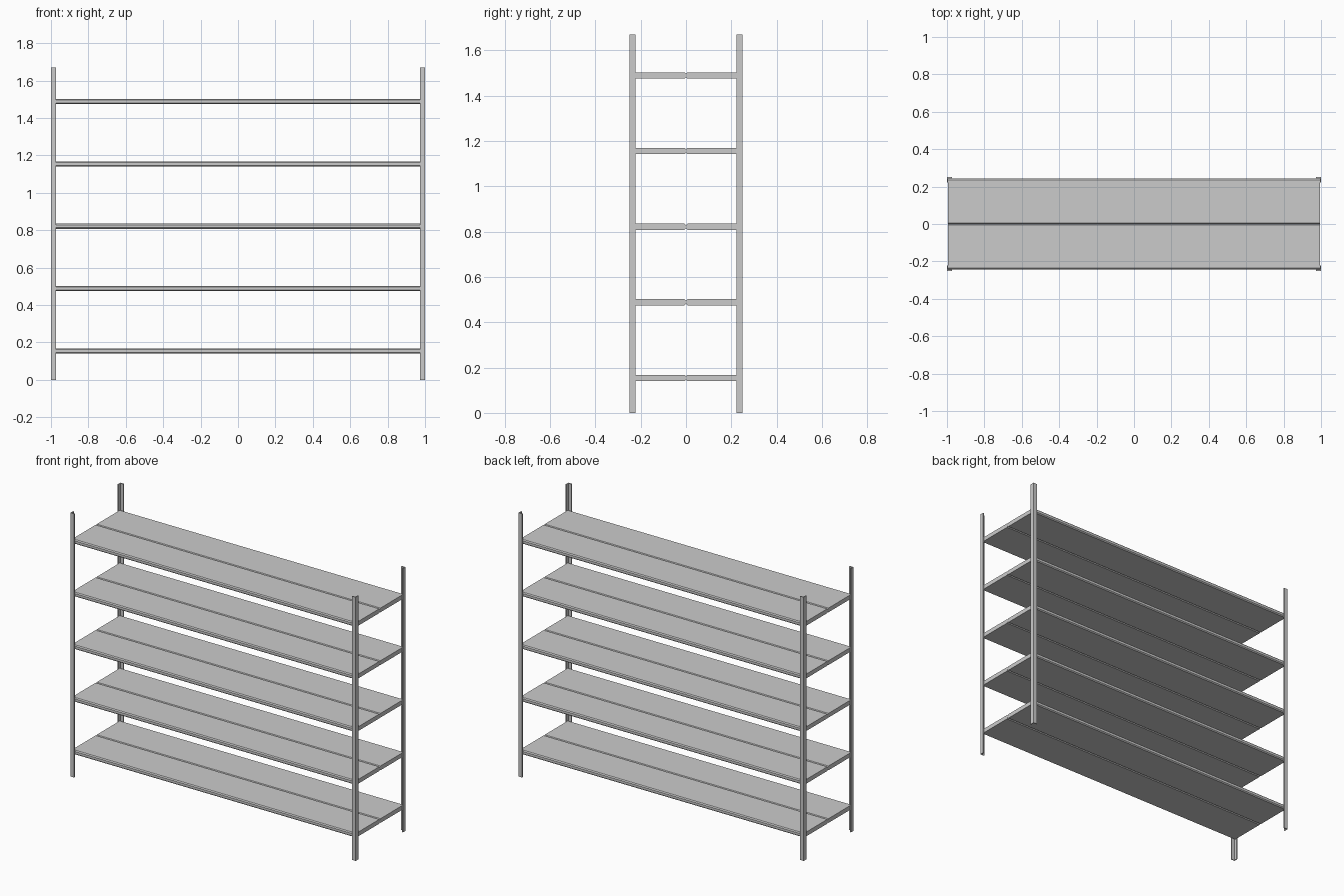
import bpy, bmesh

if "Cube" in bpy.data.objects:
    bpy.data.objects.remove(bpy.data.objects["Cube"])

def prism(name, profile, axis, start, end):
    """Extrude a closed 2D profile: axis 'x' uses (y, z), axis 'z' uses (x, y)."""
    bm = bmesh.new()
    place = (lambda a, b: (start, a, b)) if axis == 'x' else (lambda a, b: (a, b, start))
    face = bm.faces.new([bm.verts.new(place(a, b)) for a, b in profile])
    ext = bmesh.ops.extrude_face_region(bm, geom=[face])
    verts = [g for g in ext['geom'] if isinstance(g, bmesh.types.BMVert)]
    d = end - start
    bmesh.ops.translate(bm, verts=verts, vec=(d, 0, 0) if axis == 'x' else (0, 0, d))
    bmesh.ops.recalc_face_normals(bm, faces=bm.faces)
    mesh = bpy.data.meshes.new(name)
    bm.to_mesh(mesh)
    bm.free()
    obj = bpy.data.objects.new(name, mesh)
    bpy.context.collection.objects.link(obj)
    return obj

# Corner posts: L-shaped angle irons
X, Y, W, T, H = 1.0, 0.25, 0.027, 0.006, 1.67
angle = [(X, Y), (X - W, Y), (X - W, Y - T), (X - T, Y - T), (X - T, Y - W), (X, Y - W)]
for sx, side in ((-1, "left"), (1, "right")):
    for sy, end in ((-1, "front"), (1, "back")):
        prism(f"{end}_{side}_post", [(x * sx, y * sy) for x, y in angle], 'z', 0, H)

# Shelves: two boards each, long edges chamfered so a groove runs down the middle
D, TH, C = Y - T - 0.002, 0.027, 0.006
for i in range(5):
    z0 = 0.141 + i * 0.3335
    z1 = z0 + TH
    board = [(C, z0), (D - C, z0), (D, z0 + C), (D, z1 - C),
             (D - C, z1), (C, z1), (0, z1 - C), (0, z0 + C)]
    for sy, end in ((-1, "front"), (1, "back")):
        prism(f"shelf_{i + 1}_{end}_board", [(y * sy, z) for y, z in board],
              'x', -X + T, X - T)
